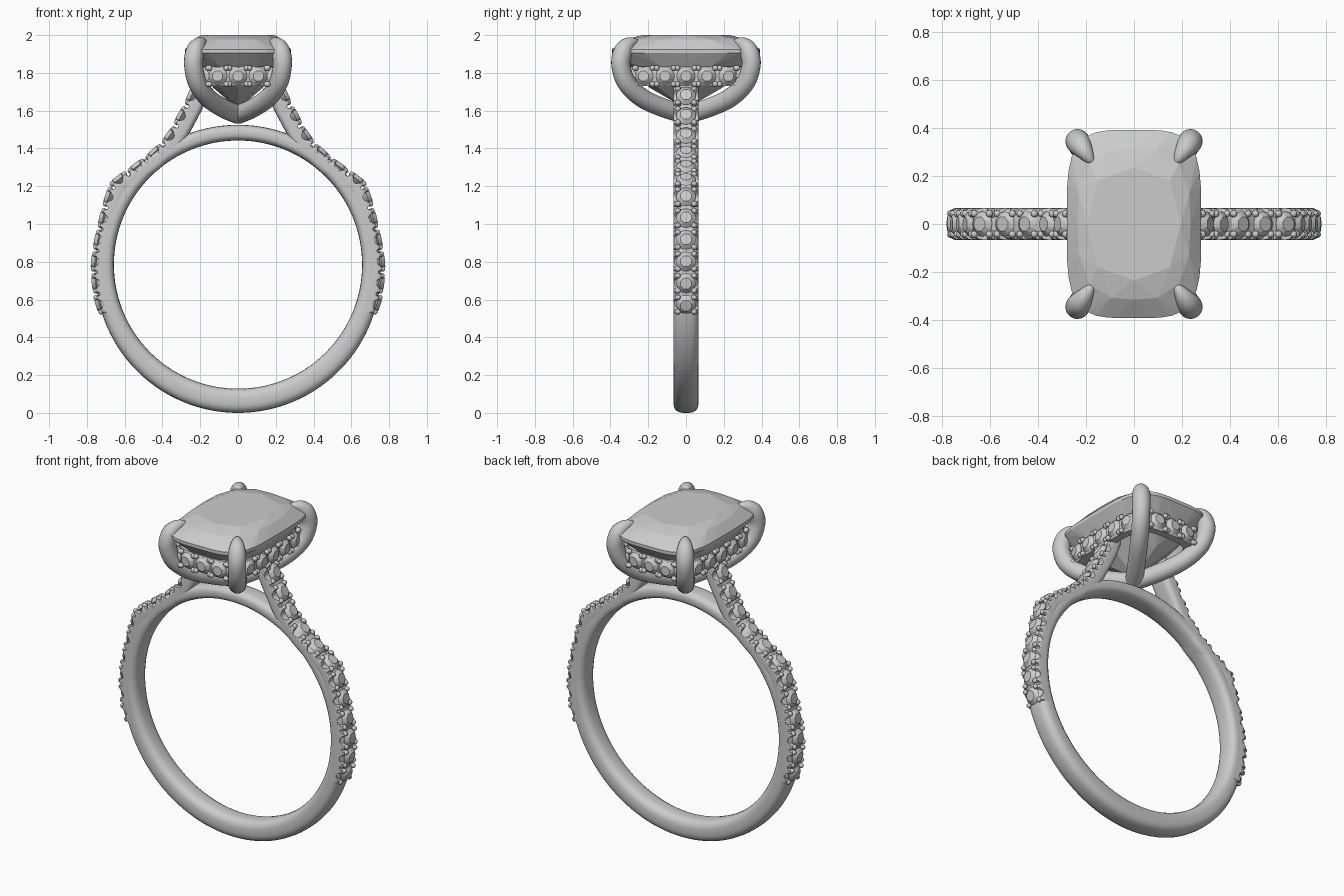
import bpy, bmesh, math
from mathutils import Vector, Matrix

cube = bpy.data.objects.get("Cube")
if cube:
    bpy.data.objects.remove(cube)

metal = bpy.data.materials.new("silver_grey")
metal.use_nodes = True
metal.diffuse_color = (0.6, 0.6, 0.6, 1)
metal.node_tree.nodes["Principled BSDF"].inputs["Base Color"].default_value = (0.6, 0.6, 0.6, 1)


def finish(name, bm, smooth=True):
    bmesh.ops.recalc_face_normals(bm, faces=bm.faces)
    mesh = bpy.data.meshes.new(name)
    bm.to_mesh(mesh)
    bm.free()
    mesh.materials.append(metal)
    obj = bpy.data.objects.new(name, mesh)
    bpy.context.collection.objects.link(obj)
    if smooth:
        bpy.ops.object.select_all(action='DESELECT')
        obj.select_set(True)
        bpy.context.view_layer.objects.active = obj
        bpy.ops.object.shade_smooth_by_angle(angle=math.radians(40))
    return obj


def skin(name, rings, closed=False):
    """Join a row of equal cross-sections into one surface."""
    bm = bmesh.new()
    rows = [[bm.verts.new(p) for p in ring] for ring in rings]
    n = len(rows[0])
    for i in range(len(rows) - (not closed)):
        a, b = rows[i], rows[(i + 1) % len(rows)]
        for j in range(n):
            k = (j + 1) % n
            bm.faces.new((a[j], a[k], b[k], b[j]))
    if not closed:
        bm.faces.new(rows[0])
        bm.faces.new(rows[-1])
    return finish(name, bm)


def spline(points, steps):
    """Smooth curve through the points."""
    p = [Vector(q) for q in points]
    p = [2 * p[0] - p[1]] + p + [2 * p[-1] - p[-2]]
    out = []
    for i in range(1, len(p) - 2):
        a, b, c, d = p[i - 1:i + 3]
        for s in range(steps):
            t = s / steps
            out.append(0.5 * (2 * b + (c - a) * t + (2 * a - 5 * b + 4 * c - d) * t * t
                              + (3 * b - a - 3 * c + d) * t ** 3))
    return out + [p[-2]]


def resample(path, step):
    """Even spacing along a path."""
    out, need = [path[0]], step
    for a, b in zip(path, path[1:]):
        length, done = (b - a).length, 0
        while length - done >= need:
            done += need
            out.append(a.lerp(b, done / length))
            need = step
        need -= length - done
    return out


def oval(a, b, power, count):
    """Cushion outline."""
    pts = []
    for i in range(count):
        t = math.tau * i / count
        c, s = math.cos(t), math.sin(t)
        r = (abs(c) ** power + abs(s) ** power) ** (-1 / power)
        pts.append((a * c * r, b * s * r))
    return pts


# Plain band, slightly thicker at the bottom
CENTRE, INNER, HALF = 0.785, 0.657, 0.067
section = oval(0.5, HALF, 3, 24)
rings = []
for i in range(128):
    t = math.tau * i / 128
    c = -math.sin(t)
    outer = 0.755 + (0.03 if c > 0 else 0.015) * c
    ring = []
    for u, y in section:
        r = INNER + (outer - INNER) * (u + 0.5)
        ring.append((r * math.cos(t), y, CENTRE + r * math.sin(t)))
    rings.append(ring)
skin("band", rings, closed=True)

# Shared meshes for the small stones and the beads that hold them
stones, beads = bmesh.new(), bmesh.new()


def set_stone(pos, out, along, radius, spread):
    out, along = out.normalized(), along.normalized()
    side = out.cross(along)
    frame = Matrix((along, side, out)).transposed().to_4x4()
    frame.translation = pos
    local = [(0, 0, -0.04)]
    for count, r, h, turn in ((16, radius, 0, 0), (8, radius * 0.6, 0.02, 0.39)):
        for i in range(count):
            t = math.tau * i / count + turn
            local.append((r * math.cos(t), r * math.sin(t), h))
    verts = [stones.verts.new(frame @ Vector(p)) for p in local]
    bmesh.ops.convex_hull(stones, input=verts)
    for sx in (-1, 1):
        for sy in (-1, 1):
            spot = frame @ Matrix.Translation((sx * spread, sy * 0.043, 0.003))
            bmesh.ops.create_icosphere(beads, subdivisions=2, radius=0.015, matrix=spot)


# Shoulders with scalloped stone seats, rising from the band to the head
PITCH, CELL = 0.118, 20
curve = spline([(0.725, 0.515, 0), (0.757, 0.6, 0), (0.775, 0.785, 0), (0.74, 0.995, 0),
                (0.677, 1.206, 0), (0.58, 1.29, 0), (0.46, 1.385, 0), (0.38, 1.47, 0),
                (0.317, 1.577, 0), (0.26, 1.69, 0), (0.225, 1.79, 0)], 24)
path = resample(curve, PITCH / CELL)
STONES = 12
profile = oval(0.5, HALF, 4, 32)
for side, label in ((1, "left"), (-1, "right")):
    rings = []
    for i, p in enumerate(path):
        tangent = (path[min(i + 2, len(path) - 1)] - path[max(i - 2, 0)]).normalized()
        normal = Vector((tangent.y, -tangent.x, 0))
        u = (i % CELL) / CELL - 0.5
        cut = 0.0
        if abs(u) < 0.24:
            cut = 0.04 * math.sqrt(1 - (u / 0.24) ** 2)
        elif abs(u) > 0.44:
            cut = 0.03
        if i >= STONES * CELL:
            cut = 0.02
        ring = []
        for v, y in profile:
            depth = (0.5 - v) * 0.095 + 0.004
            sink = max(cut, 0.028 if abs(y) < 0.035 else 0)
            if v > 0:
                depth = max(depth, sink)
            q = p - normal * depth
            ring.append((side * q.x, y, q.y))
        rings.append(ring)
        if i % CELL == CELL // 2 and i < STONES * CELL:
            q = p - normal * 0.016
            set_stone(Vector((side * q.x, 0, q.y)), Vector((side * normal.x, 0, normal.y)),
                      Vector((side * tangent.x, 0, tangent.y)), 0.052, 0.04)
    skin(label + "_shoulder", rings)

# Gallery rail under the centre stone
A, B = 0.235, 0.335
outer, inner = oval(A, B, 4, 64), oval(A - 0.05, B - 0.05, 4, 64)
rings = []
for (x, y), (ix, iy) in zip(outer, inner):
    rings.append([(x * 0.98, y * 0.98, 1.73), (x, y, 1.742), (x, y, 1.822), (x * 0.98, y * 0.98, 1.834),
                  (ix, iy, 1.834), (ix, iy, 1.73)])
skin("gallery_rail", rings, closed=True)


def rail_stone(x, y):
    out = Vector((x ** 3 / A ** 4, y ** 3 / B ** 4, 0))
    set_stone(Vector((x, y, 1.783)) + out.normalized() * 0.004, out, out.cross(Vector((0, 0, 1))), 0.049, 0.045)


for s in (-1, 1):
    for k in (-1, 0, 1):
        x = 0.105 * k
        rail_stone(x, s * B * (1 - (x / A) ** 4) ** 0.25)
    for k in (-2.7, -2, -1, 0, 1, 2, 2.7):
        y = 0.11 * k
        rail_stone(s * A * (1 - (y / B) ** 4) ** 0.25, y)

finish("small_stones", stones, smooth=False)
finish("setting_beads", beads)

# Four claws that meet below the centre stone: reach, height, radius
claw = spline([(0, 1.58, 0.05), (0.3, 1.61, 0.05), (0.65, 1.665, 0.05), (0.89, 1.745, 0.05),
               (0.98, 1.84, 0.05), (0.95, 1.91, 0.05), (0.88, 1.947, 0.04),
               (0.78, 1.962, 0.024), (0.68, 1.955, 0.004)], 8)
for sx in (-1, 1):
    for sy in (-1, 1):
        pts = [Vector((sx * 0.24 * p.x, sy * 0.352 * p.x, p.y)) for p in claw]
        across = Vector((-sy * 0.352, sx * 0.24, 0)).normalized()
        rings = []
        for i, p in enumerate(pts):
            tangent = (pts[min(i + 1, len(pts) - 1)] - pts[max(i - 1, 0)]).normalized()
            up = tangent.cross(across)
            rings.append([p + claw[i].z * (across * math.cos(t) + up * math.sin(t))
                          for t in (math.tau * k / 20 for k in range(20))])
        skin(("back" if sy > 0 else "front") + ("_left" if sx > 0 else "_right") + "_claw", rings)

# Faceted cushion centre stone: size x, size y, outline power, count, height
bm = bmesh.new()
layers = [(0.195, 0.235, 2.6, 8, 2.0), (0.235, 0.315, 3, 16, 1.977), (0.28, 0.392, 4, 48, 1.925),
          (0.28, 0.392, 4, 48, 1.905), (0.235, 0.325, 3.5, 16, 1.835), (0.13, 0.19, 2.5, 8, 1.72)]
verts = [bm.verts.new((0, 0, 1.61))]
for a, b, power, count, z in layers:
    verts += [bm.verts.new((x, y, z)) for x, y in oval(a, b, power, count)]
bmesh.ops.convex_hull(bm, input=verts)
bmesh.ops.dissolve_limit(bm, angle_limit=0.02, verts=bm.verts, edges=bm.edges)
finish("centre_stone", bm, smooth=False)
